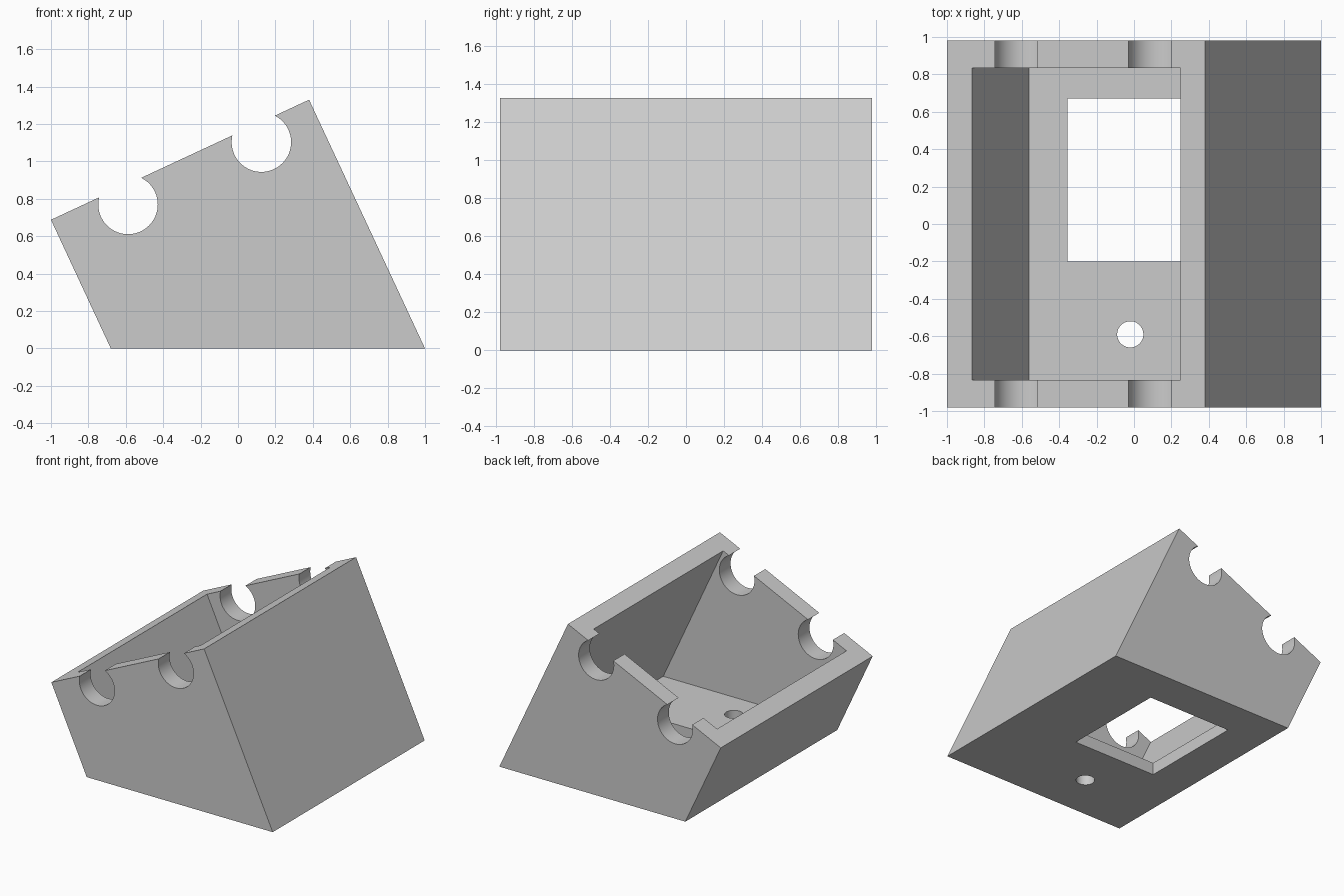
import bpy
import bmesh
import math
from mathutils import Matrix, Vector

cube = bpy.data.objects.get("Cube")
if cube:
    bpy.data.objects.remove(cube, do_unlink=True)

HALF_DEPTH = 0.98      # outer half size along y
CAVITY_DEPTH = 0.835   # inner half size along y
FLOOR = 0.1            # floor thickness

grey = bpy.data.materials.new("plain_grey")
grey.use_nodes = True
colour = (0.6, 0.6, 0.6, 1)
grey.diffuse_color = colour
grey.node_tree.nodes["Principled BSDF"].inputs["Base Color"].default_value = colour


def finish(name, bm):
    bmesh.ops.recalc_face_normals(bm, faces=bm.faces)
    mesh = bpy.data.meshes.new(name)
    bm.to_mesh(mesh)
    bm.free()
    mesh.materials.append(grey)
    obj = bpy.data.objects.new(name, mesh)
    bpy.context.collection.objects.link(obj)
    return obj


def prism(name, profile, half):
    """Extrude an (x, z) profile along y."""
    bm = bmesh.new()
    face = bm.faces.new([bm.verts.new((x, -half, z)) for x, z in profile])
    out = bmesh.ops.extrude_face_region(bm, geom=[face])
    verts = [v for v in out["geom"] if isinstance(v, bmesh.types.BMVert)]
    bmesh.ops.translate(bm, verts=verts, vec=(0, 2 * half, 0))
    return finish(name, bm)


def cylinder(name, centre, radius, length, along_y):
    bm = bmesh.new()
    turn = Matrix.Rotation(math.pi / 2 if along_y else 0, 4, "X")
    bmesh.ops.create_cone(bm, cap_ends=True, segments=64, radius1=radius,
                          radius2=radius, depth=length,
                          matrix=Matrix.Translation(Vector(centre)) @ turn)
    return finish(name, bm)


def box(name, low, high):
    profile = [(low[0], low[2]), (high[0], low[2]),
               (high[0], high[2]), (low[0], high[2])]
    obj = prism(name, profile, (high[1] - low[1]) / 2)
    obj.data.transform(Matrix.Translation((0, (low[1] + high[1]) / 2, 0)))
    return obj


# Tilted housing block
housing = prism("housing", [(-1, 0.688), (-0.68, 0), (1, 0), (0.38, 1.33)], HALF_DEPTH)

# Tilted cavity, open through the sloping top
cutters = [prism("cavity_cutter",
                 [(-0.95, 0.934), (-0.562, FLOOR), (0.79, FLOOR), (0.165, 1.451)],
                 CAVITY_DEPTH)]

# Round rod notches across both end walls
for x, z in ((-0.588, 0.77), (0.125, 1.103)):
    cutters.append(cylinder("notch_cutter", (x, 0, z), 0.159, 3, True))

# Floor window and cable hole
cutters.append(box("window_cutter", (-0.355, -0.2, -0.2), (0.4, 0.67, FLOOR + 0.1)))
cutters.append(cylinder("cable_hole_cutter", (-0.02, -0.59, 0.05), 0.07, 0.4, False))

# Cut and discard the cutters
bpy.context.view_layer.objects.active = housing
for cutter in cutters:
    cutter.hide_render = True
    mod = housing.modifiers.new("cut", "BOOLEAN")
    mod.operation = "DIFFERENCE"
    mod.solver = "EXACT"
    mod.object = cutter
    bpy.ops.object.modifier_apply(modifier=mod.name)
    bpy.data.objects.remove(cutter, do_unlink=True)

# Smooth round surfaces, keep the box edges crisp
bpy.ops.object.select_all(action="DESELECT")
housing.select_set(True)
bpy.ops.object.shade_smooth_by_angle(angle=math.radians(30))
